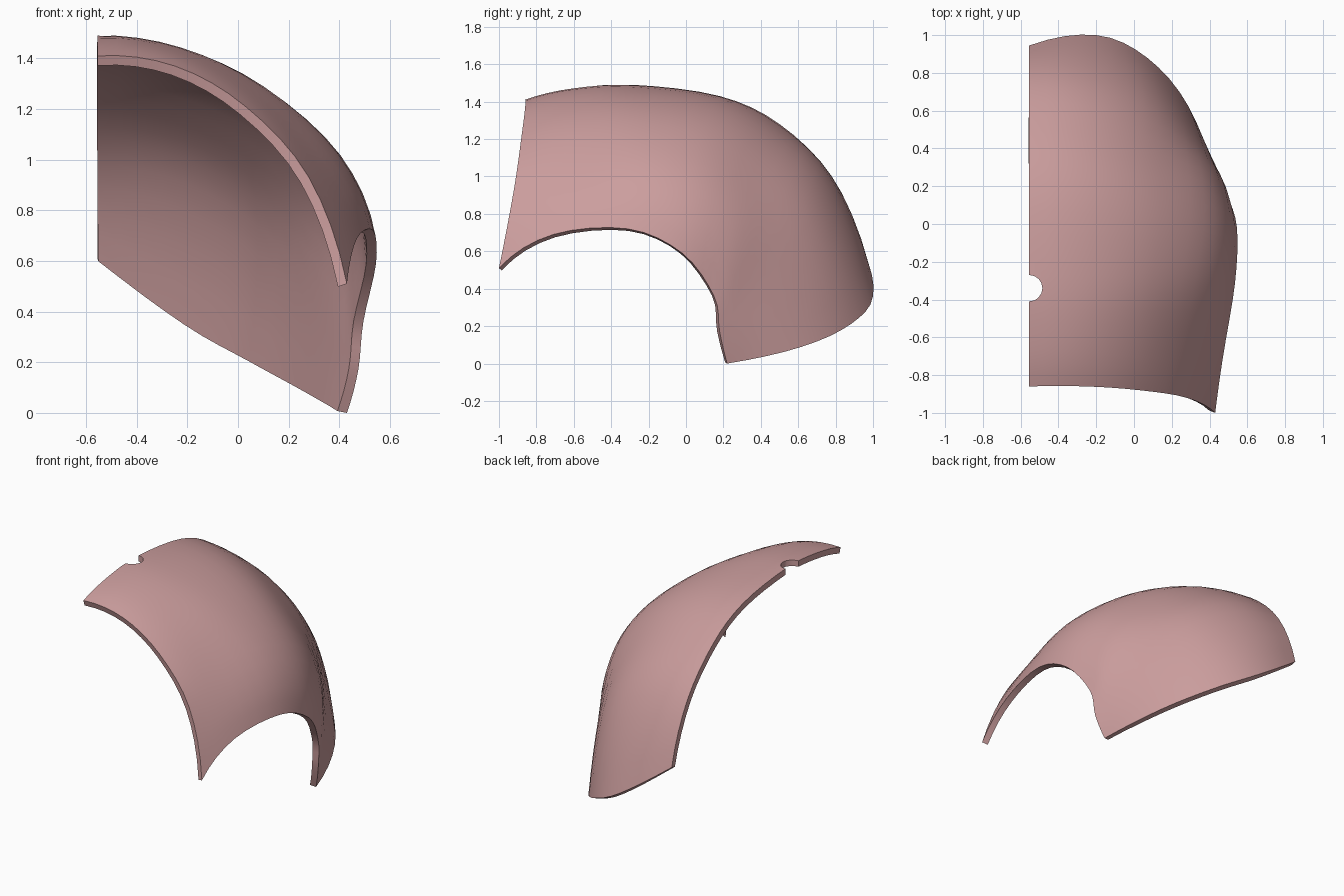
import bpy
import bmesh
from mathutils import Vector

default_cube = bpy.data.objects.get("Cube")
if default_cube:
    bpy.data.objects.remove(default_cube, do_unlink=True)

CUT_X = -0.555
WALL = 0.04
STEPS = 4

# Ribs run from the crown ridge to the lower rim, ordered front to back
RIBS = [
    [(CUT_X, -.86, 1.41), (-.25, -.86, 1.37), (.03, -.88, 1.21), (.28, -.92, .93), (.43, -1, .51)],
    [(CUT_X, -.6, 1.47), (-.25, -.61, 1.43), (.05, -.63, 1.27), (.31, -.66, 1), (.47, -.71, .69)],
    [(CUT_X, -.28, 1.49), (-.22, -.28, 1.44), (.1, -.28, 1.29), (.39, -.28, 1.03), (.535, -.31, .72)],
    [(CUT_X, .18, 1.43), (-.2, .15, 1.38), (.14, .08, 1.22), (.43, .02, .94), (.545, -.02, .59)],
    [(CUT_X, .5, 1.28), (-.2, .46, 1.22), (.13, .37, 1.05), (.41, .26, .76), (.495, .15, .36)],
    [(CUT_X, .78, 1), (-.2, .76, .93), (.12, .66, .74), (.36, .43, .47), (.475, .18, .17)],
    [(CUT_X, .945, .61), (-.2, 1, .36), (.07, .88, .21), (.29, .62, .09), (.43, .22, 0)],
]


def smooth_path(points, steps):
    """Pass a Catmull-Rom curve through the points."""
    p = [Vector(q) for q in points]
    before = 3 * p[0] - 3 * p[1] + p[2]
    after = 3 * p[-1] - 3 * p[-2] + p[-3]
    p = [before] + p + [after]
    path = []
    for a, b, c, d in zip(p, p[1:], p[2:], p[3:]):
        for k in range(steps):
            t = k / steps
            path.append(b + (c - a) * (t / 2)
                        + (2 * a - 5 * b + 4 * c - d) * (t * t / 2)
                        + (3 * b - a - 3 * c + d) * (t ** 3 / 2))
    path.append(p[-2])
    return path


def loft(name, ribs, steps):
    """Skin a grid surface across the ribs."""
    across = [smooth_path(rib, steps) for rib in ribs]
    lengthwise = [smooth_path(line, steps) for line in zip(*across)]
    bm = bmesh.new()
    grid = [[bm.verts.new(co) for co in line] for line in lengthwise]
    for near, far in zip(grid, grid[1:]):
        for i in range(len(near) - 1):
            bm.faces.new((near[i], far[i], far[i + 1], near[i + 1]))
    mesh = bpy.data.meshes.new(name)
    bm.to_mesh(mesh)
    bm.free()
    obj = bpy.data.objects.new(name, mesh)
    bpy.context.collection.objects.link(obj)
    return obj


def select_only(obj):
    bpy.ops.object.select_all(action='DESELECT')
    obj.select_set(True)
    bpy.context.view_layer.objects.active = obj


# Curved half shell with an arched side opening
shell = loft("half_shell", RIBS, STEPS)
wall = shell.modifiers.new("wall", 'SOLIDIFY')
wall.thickness = WALL
wall.offset = -1
wall.use_even_offset = True

# Round notch in the crown edge
bpy.ops.mesh.primitive_cylinder_add(vertices=16, radius=0.07, depth=0.5,
                                    location=(CUT_X, -0.34, 1.45))
cutter = bpy.context.object
cutter.name = "notch_cutter"
cutter.hide_render = True
notch = shell.modifiers.new("notch", 'BOOLEAN')
notch.object = cutter
notch.operation = 'DIFFERENCE'
notch.solver = 'EXACT'

select_only(shell)
for modifier in list(shell.modifiers):
    bpy.ops.object.modifier_apply(modifier=modifier.name)
bpy.data.objects.remove(cutter, do_unlink=True)

# Dusty pink finish
select_only(shell)
bpy.ops.object.shade_smooth_by_angle()
pink = bpy.data.materials.new("dusty_pink")
pink.use_nodes = True
colour = (0.6, 0.34, 0.34, 1)
pink.diffuse_color = colour
pink.node_tree.nodes["Principled BSDF"].inputs["Base Color"].default_value = colour
shell.data.materials.clear()
shell.data.materials.append(pink)
